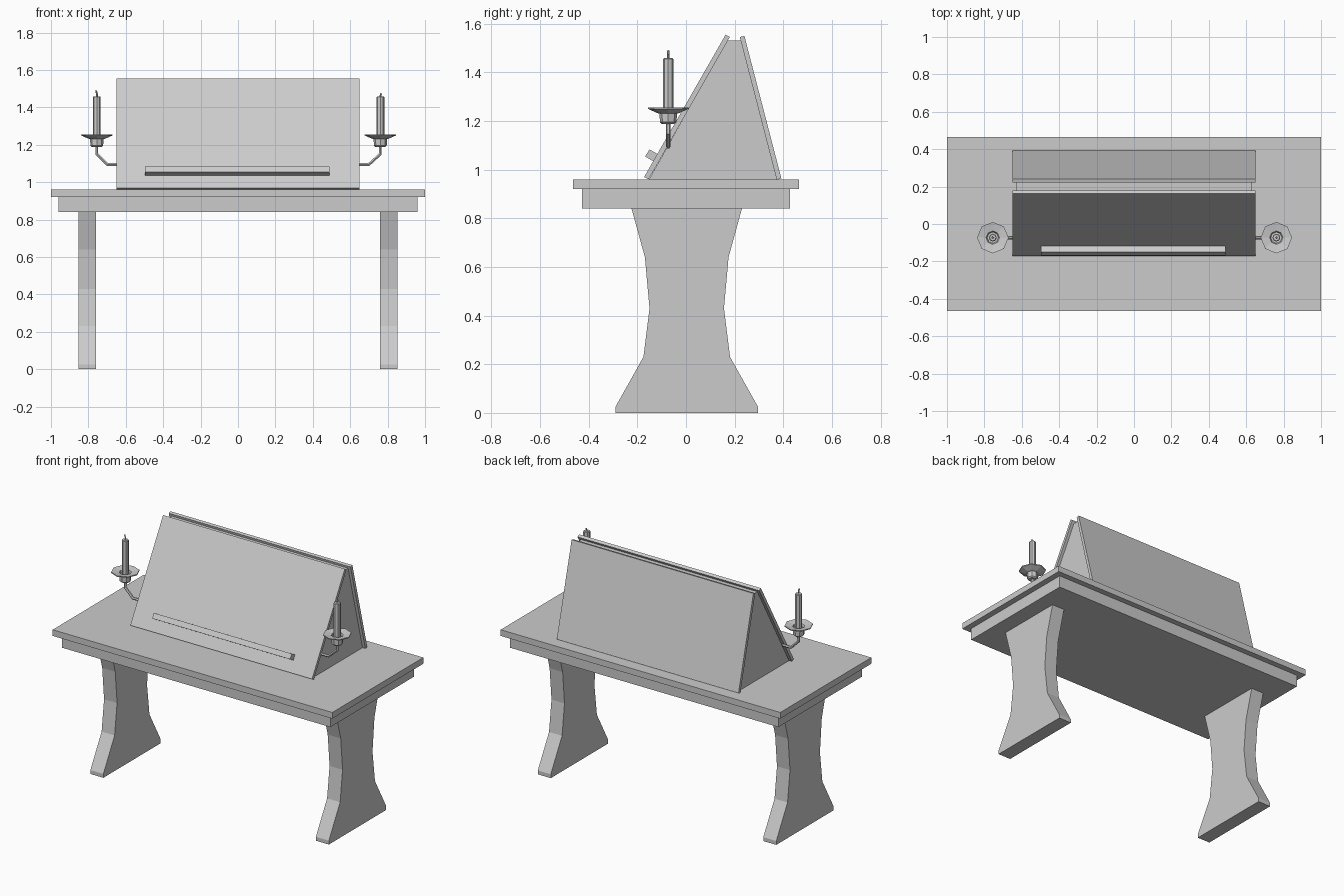
import bpy, bmesh
from mathutils import Vector
from math import cos, sin, tau

if "Cube" in bpy.data.objects:
    bpy.data.objects.remove(bpy.data.objects["Cube"])


def finish(name, bm):
    bmesh.ops.recalc_face_normals(bm, faces=bm.faces)
    me = bpy.data.meshes.new(name)
    bm.to_mesh(me)
    bm.free()
    ob = bpy.data.objects.new(name, me)
    bpy.context.collection.objects.link(ob)
    return ob


def prism(name, pts, x0, x1):
    """Extrude a side profile of (y, z) points along x."""
    bm = bmesh.new()
    face = bm.faces.new([bm.verts.new((x0, y, z)) for y, z in pts])
    ext = bmesh.ops.extrude_face_region(bm, geom=[face])["geom"]
    moved = [v for v in ext if isinstance(v, bmesh.types.BMVert)]
    bmesh.ops.translate(bm, verts=moved, vec=(x1 - x0, 0, 0))
    return finish(name, bm)


def block(name, hx, hy, z0, z1):
    return prism(name, [(-hy, z0), (hy, z0), (hy, z1), (-hy, z1)], -hx, hx)


def skin(name, rings):
    """Join rings of points into a closed faceted tube."""
    bm = bmesh.new()
    loops = [[bm.verts.new(p) for p in r] for r in rings]
    n = len(loops[0])
    for a, b in zip(loops, loops[1:]):
        for i in range(n):
            j = (i + 1) % n
            bm.faces.new((a[i], a[j], b[j], b[i]))
    bm.faces.new(loops[0][::-1])
    bm.faces.new(loops[-1])
    return finish(name, bm)


def lathe(name, cx, cy, profile, n=8):
    return skin(name, [[(cx + r * cos(tau * i / n), cy + r * sin(tau * i / n), z)
                        for i in range(n)] for r, z in profile])


def tube(name, path, radius, n=6):
    """Sweep along a path lying in the xz plane."""
    p = [Vector(q) for q in path]
    rings = []
    for k, q in enumerate(p):
        d = (p[min(k + 1, len(p) - 1)] - p[max(k - 1, 0)]).normalized()
        u = Vector((0, 1, 0))
        w = d.cross(u).normalized()
        rings.append([q + radius * (u * cos(tau * i / n) + w * sin(tau * i / n))
                      for i in range(n)])
    return skin(name, rings)


# Table top and apron
block("table_top", 1.0, 0.465, 0.92, 0.96)
block("table_apron", 0.96, 0.427, 0.84, 0.92)

# Waisted plank legs
half = [(0.293, 0), (0.293, 0.025), (0.178, 0.23), (0.153, 0.43), (0.172, 0.64), (0.227, 0.84)]
leg = [(y + 0.003, z) for y, z in half] + [(0.003 - y, z) for y, z in half[::-1]]
for side, s in (("left", -1), ("right", 1)):
    prism(side + "_leg", leg, s * 0.76, s * 0.853)

# Sloped lectern: core, two boards and book ledge
prism("lectern_core", [(-0.152, 0.96), (0.375, 0.96), (0.225, 1.53), (0.169, 1.53)], -0.63, 0.63)
prism("front_board", [(-0.172, 0.97), (-0.154, 0.96), (0.18, 1.545), (0.163, 1.555)], -0.65, 0.65)
prism("back_board", [(0.373, 0.958), (0.392, 0.964), (0.24, 1.55), (0.221, 1.545)], -0.65, 0.65)
prism("book_ledge", [(-0.168, 1.054), (-0.122, 1.027), (-0.104, 1.057), (-0.15, 1.083)], -0.497, 0.49)

# Candle holders on bent arms
cy = -0.073
for side, s, cx, tip in (("left", -1, -0.755, 1.49), ("right", 1, 0.761, 1.475)):
    tube(side + "_arm", [(s * 0.64, cy, 1.095), (s * 0.70, cy, 1.095),
                         (cx, cy, 1.15), (cx, cy, 1.20)], 0.009)
    lathe(side + "_drip_dish", cx, cy, [
        (0.026, 1.188), (0.034, 1.195), (0.036, 1.23), (0.048, 1.234),
        (0.084, 1.250), (0.084, 1.256), (0.036, 1.248), (0.03, 1.235)])
    lathe(side + "_candle", cx, cy, [(0.021, 1.23), (0.021, 1.455), (0.017, 1.459)])
    tube(side + "_wick", [(cx, cy, 1.455), (cx + 0.002, cy, 1.466),
                          (cx + 0.004 * s, cy, tip)], 0.005, 4)
